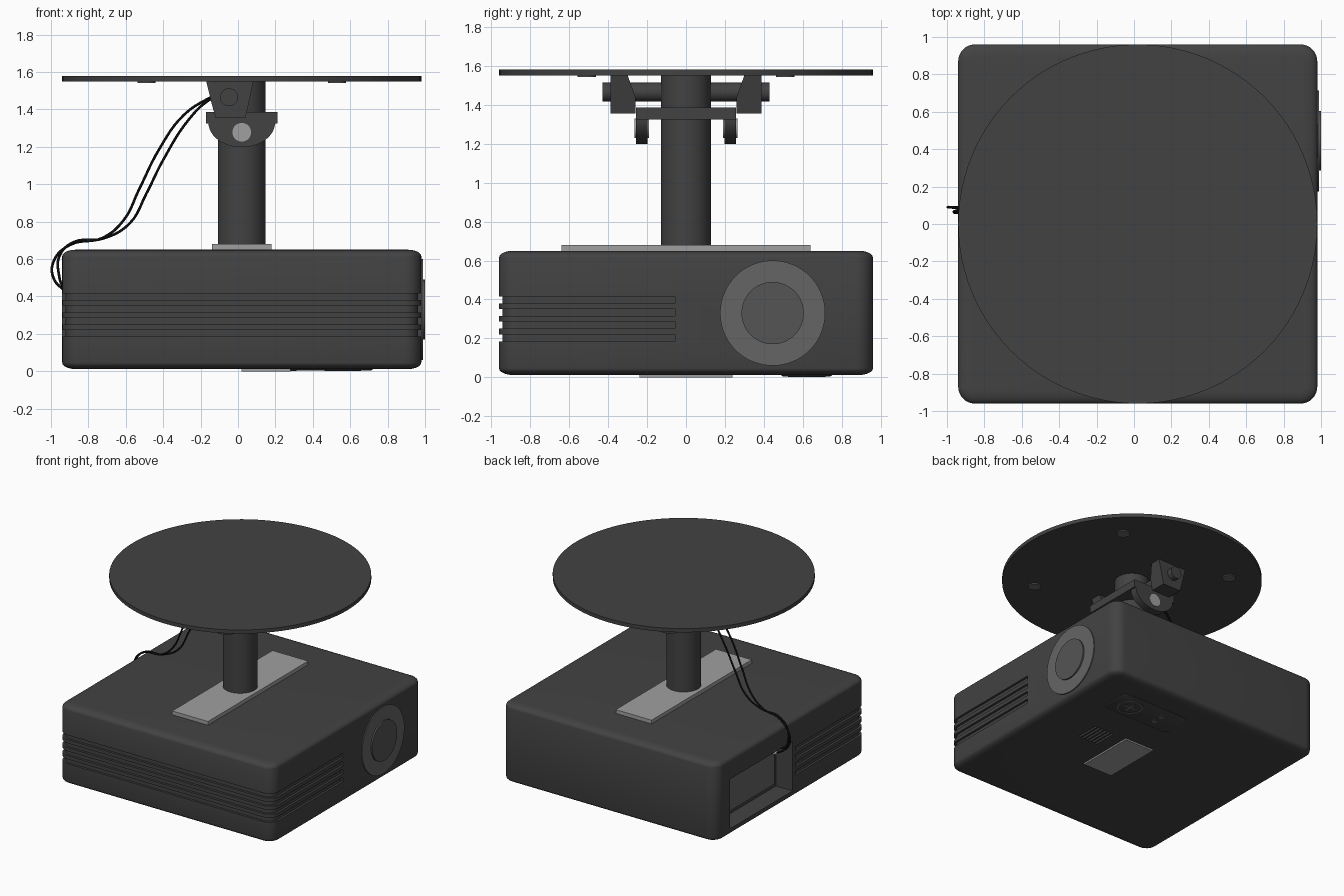
import bpy, bmesh, math
from mathutils import Vector, Matrix

if "Cube" in bpy.data.objects:
    bpy.data.objects.remove(bpy.data.objects["Cube"])

CX = 0.02  # axis of body, pole and ceiling disc


def mat(name, v):
    m = bpy.data.materials.new(name)
    m.diffuse_color = (v, v, v, 1)
    m.use_nodes = True
    m.node_tree.nodes["Principled BSDF"].inputs["Base Color"].default_value = m.diffuse_color
    return m


DARK, LIGHT = mat("dark_grey", 0.055), mat("light_grey", 0.35)
MID, GLASS, BLACK = mat("mid_grey", 0.13), mat("glass_grey", 0.09), mat("black", 0.01)


def finish(o, m):
    o.data.materials.clear()
    o.data.materials.append(m)
    bpy.ops.object.select_all(action='DESELECT')
    o.select_set(True)
    bpy.context.view_layer.objects.active = o
    bpy.ops.object.shade_smooth_by_angle(angle=math.radians(35))


def make(name, bm, m=None):
    bmesh.ops.recalc_face_normals(bm, faces=bm.faces)
    me = bpy.data.meshes.new(name)
    bm.to_mesh(me)
    bm.free()
    o = bpy.data.objects.new(name, me)
    bpy.context.collection.objects.link(o)
    if m:
        finish(o, m)
    return o


def loft(bm, rings):
    """Skin a stack of equal-length rings and cap both ends."""
    vs = [[bm.verts.new(p) for p in r] for r in rings]
    n = len(vs[0])
    for a, b in zip(vs, vs[1:]):
        for i in range(n):
            bm.faces.new((a[i], a[(i + 1) % n], b[(i + 1) % n], b[i]))
    bm.faces.new(vs[0][::-1])
    bm.faces.new(vs[-1])
    return bm


def rect(x0, x1, y0, y1, z):
    return [(x0, y0, z), (x1, y0, z), (x1, y1, z), (x0, y1, z)]


def add_box(bm, x0, x1, y0, y1, z0, z1):
    return loft(bm, [rect(x0, x1, y0, y1, z0), rect(x0, x1, y0, y1, z1)])


def box(name, m, *b):
    return make(name, add_box(bmesh.new(), *b), m)


def cyl(name, m, a, b, r, seg=48):
    a, b = Vector(a), Vector(b)
    rot = (b - a).to_track_quat('Z', 'Y').to_matrix().to_4x4()
    bm = bmesh.new()
    bmesh.ops.create_cone(bm, cap_ends=True, segments=seg, radius1=r, radius2=r,
                          depth=(b - a).length,
                          matrix=Matrix.Translation((a + b) / 2) @ rot)
    return make(name, bm, m)


def outline(cx, cy, hx, hy, r, seg=8):
    """Rounded rectangle, counter-clockwise from the +x +y corner."""
    pts = []
    for k, (sx, sy) in enumerate(((1, 1), (-1, 1), (-1, -1), (1, -1))):
        for i in range(seg + 1):
            t = math.pi / 2 * (k + i / seg)
            pts.append((cx + sx * (hx - r) + r * math.cos(t),
                        cy + sy * (hy - r) + r * math.sin(t)))
    return pts


def at(pts, z):
    return [(x, y, z) for x, y in pts]


# Housing with softened top and bottom edges
Z0, Z1, H = 0.012, 0.65, 0.96
rings = []
for i in range(6):
    t = math.pi / 2 * i / 5
    e, dz = 0.07 * (1 - math.sin(t)), 0.035 * (1 - math.cos(t))
    rings.append(at(outline(CX, 0, H - e, H - e, 0.09 - e), Z0 + dz))
top = [[(x, y, Z0 + Z1 - z) for x, y, z in r] for r in reversed(rings)]
body = make("housing", loft(bmesh.new(), rings + top))

# Cutters: wrap-around vents, connector recess, speaker slots
D = 0.018
cut = bmesh.new()
inner = outline(CX, 0, H - D, H - D, 0.09 - D)[18:]
end = -0.056
u_shape = ([(CX - H + D, end)] + inner + [(CX + H - D, end), (1.2, end), (1.2, -1.2),
                                          (-1.2, -1.2), (-1.2, end)])
for z in (0.185, 0.25, 0.315, 0.38):
    loft(cut, [at(u_shape, z), at(u_shape, z + 0.036)])
add_box(cut, -1.2, -0.79, -0.02, 0.78, 0.07, 0.47)
for i in range(6):
    x = 0.39 + i * 0.032
    add_box(cut, x, x + 0.016, 0.03, 0.23, -0.1, Z0 + 0.02)
cutter = make("housing_cutter", cut)
cutter.hide_render = True
mod = body.modifiers.new("cut", 'BOOLEAN')
mod.object, mod.operation, mod.solver = cutter, 'DIFFERENCE', 'EXACT'
bpy.context.view_layer.objects.active = body
bpy.ops.object.modifier_apply(modifier=mod.name)
bpy.data.objects.remove(cutter)
finish(body, DARK)

# Connector panel and plugs
box("connector_panel", MID, -0.80, -0.78, 0.01, 0.75, 0.10, 0.44)
for i, (y, z) in enumerate(((0.06, 0.43), (0.09, 0.40))):
    cyl(f"plug_{i}", LIGHT, (-0.80, y, z), (-0.88, y, z), 0.016, 16)

# Lens on the right side
cyl("lens_ring", MID, (0.96, 0.445, 0.33), (0.988, 0.445, 0.33), 0.27, 64)
cyl("lens_glass", GLASS, (0.96, 0.445, 0.33), (1.0, 0.445, 0.33), 0.16, 64)

# Underside: cover plate and control pad
box("bottom_plate", LIGHT, 0.02, 0.28, -0.24, 0.24, 0.0, 0.03)
pad = outline(0.41, 0.62, 0.31, 0.13, 0.05)
pad_in = outline(0.41, 0.62, 0.30, 0.12, 0.04)
make("control_pad", loft(bmesh.new(), [at(pad_in, 0.004), at(pad, 0.009), at(pad, 0.03)]), DARK)
ring = bmesh.new()
loops = []
for r, z in ((0.085, 0.006), (0.085, 0.001), (0.097, 0.001), (0.097, 0.006)):
    loops.append([ring.verts.new((0.56 + r * math.cos(i * math.pi / 20),
                                  0.62 + r * math.sin(i * math.pi / 20), z)) for i in range(40)])
for a, b in zip(loops, loops[1:] + loops[:1]):
    for i in range(40):
        j = (i + 1) % 40
        ring.faces.new((a[i], a[j], b[j], b[i]))
make("pad_ring", ring, MID)
box("pad_cross_long", MID, 0.51, 0.61, 0.61, 0.63, 0.001, 0.01)
box("pad_cross_short", MID, 0.55, 0.57, 0.57, 0.67, 0.0015, 0.01)
for i, y in enumerate((0.58, 0.66)):
    cyl(f"pad_button_{i}", MID, (0.29, y, 0.001), (0.29, y, 0.01), 0.022, 20)

# Mount: base plate, pole, ceiling disc and its screws
box("base_plate", LIGHT, CX - 0.16, CX + 0.16, -0.64, 0.64, 0.645, 0.68)
cyl("pole", DARK, (CX, 0, 0.67), (CX, 0, 1.555), 0.128)
cyl("ceiling_disc", DARK, (CX, 0, 1.55), (CX, 0, 1.58), 0.96, 96)
for sx in (-1, 1):
    for sy in (-1, 1):
        x, y = CX + sx * 0.51, sy * 0.51
        cyl(f"ceiling_screw_{sx}_{sy}", MID, (x, y, 1.542), (x, y, 1.56), 0.048, 24)

# Tilt joint: cross rod, hanger blocks, yoke with ears and pins
cyl("cross_rod", DARK, (-0.048, -0.43, 1.465), (-0.048, 0.43, 1.465), 0.048, 32)
box("yoke_plate", DARK, CX - 0.19, CX + 0.19, -0.258, 0.258, 1.325, 1.387)
half = [(CX + 0.178 * math.cos(t), 1.33 - 0.132 * math.sin(t))
        for t in (math.pi * i / 24 for i in range(25))]
for s, side in ((-1, "front"), (1, "back")):
    make(f"hanger_{side}", loft(bmesh.new(), [
        rect(-0.12, 0.04, s * 0.387, s * 0.26, 1.355),
        rect(-0.143, 0.059, s * 0.387, s * 0.26, 1.44),
        rect(-0.17, 0.083, s * 0.387, s * 0.30, 1.552)]), DARK)
    make(f"yoke_ear_{side}", loft(bmesh.new(), [
        [(x, s * y, z) for x, z in half] for y in (0.198, 0.258)]), DARK)
    cyl(f"yoke_pin_{side}", LIGHT, (CX, s * 0.19, 1.278), (CX, s * 0.264, 1.278), 0.05, 32)

# Two cables drooping from the joint into the recess
paths = {
    "cable_outer": [(-0.06, 0.03, 1.50), (-0.155, 0.03, 1.46), (-0.29, 0.03, 1.37),
                    (-0.42, 0.03, 1.19), (-0.53, 0.04, 0.97), (-0.61, 0.05, 0.81),
                    (-0.72, 0.06, 0.715), (-0.90, 0.08, 0.675), (-0.985, 0.09, 0.59),
                    (-0.987, 0.09, 0.50), (-0.93, 0.09, 0.435), (-0.87, 0.09, 0.40)],
    "cable_inner": [(-0.06, 0.07, 1.49), (-0.155, 0.07, 1.45), (-0.26, 0.07, 1.35),
                    (-0.40, 0.07, 1.13), (-0.49, 0.07, 0.95), (-0.58, 0.07, 0.79),
                    (-0.72, 0.07, 0.71), (-0.88, 0.07, 0.69), (-0.953, 0.07, 0.62),
                    (-0.958, 0.06, 0.52), (-0.93, 0.06, 0.45), (-0.87, 0.06, 0.43)]}
for name, pts in paths.items():
    cu = bpy.data.curves.new(name, 'CURVE')
    cu.dimensions, cu.bevel_depth, cu.bevel_resolution = '3D', 0.007, 2
    cu.resolution_u, cu.use_fill_caps = 6, True
    sp = cu.splines.new('BEZIER')
    sp.bezier_points.add(len(pts) - 1)
    for bp, p in zip(sp.bezier_points, pts):
        bp.co = p
        bp.handle_left_type = bp.handle_right_type = 'AUTO'
    o = bpy.data.objects.new(name, cu)
    bpy.context.collection.objects.link(o)
    bpy.ops.object.select_all(action='DESELECT')
    o.select_set(True)
    bpy.context.view_layer.objects.active = o
    bpy.ops.object.convert(target='MESH')
    finish(bpy.context.view_layer.objects.active, BLACK)
